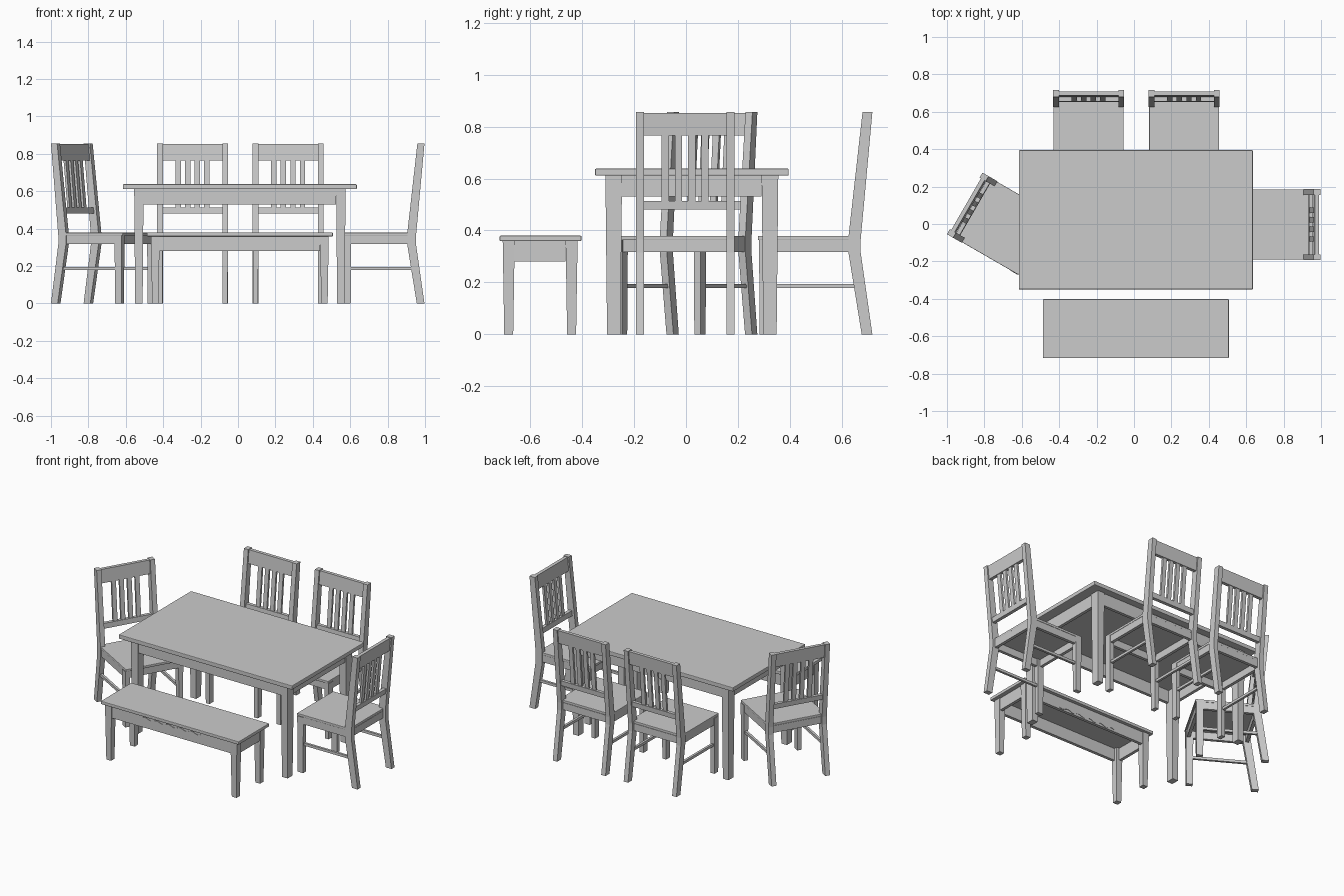
import bpy, bmesh, math
from mathutils import Matrix, Vector

if "Cube" in bpy.data.objects:
    bpy.data.objects.remove(bpy.data.objects["Cube"])

ID = Matrix.Identity(4)


def finish(name, bm, M=ID, bevel=0.0):
    if bevel:
        bmesh.ops.bevel(bm, geom=bm.edges[:], offset=bevel, segments=2,
                        profile=0.5, affect='EDGES')
    bmesh.ops.transform(bm, matrix=M, verts=bm.verts)
    bmesh.ops.recalc_face_normals(bm, faces=bm.faces)
    me = bpy.data.meshes.new(name)
    bm.to_mesh(me)
    bm.free()
    ob = bpy.data.objects.new(name, me)
    bpy.context.collection.objects.link(ob)
    return ob


def box(name, x, y, z, M=ID, bevel=0.0, taper=1.0):
    """Box from three (min, max) ranges; taper scales the lower end."""
    bm = bmesh.new()
    bmesh.ops.create_cube(bm, size=1)
    c = [sum(r) / 2 for r in (x, y, z)]
    s = [r[1] - r[0] for r in (x, y, z)]
    for v in bm.verts:
        k = taper if v.co.z < 0 else 1
        v.co = Vector((c[0] + v.co.x * s[0] * k, c[1] + v.co.y * s[1] * k,
                       c[2] + v.co.z * s[2]))
    return finish(name, bm, M, bevel)


def prism(name, pts, axis, a, b, M=ID):
    """Extrude a profile: 'x' uses (y, z) points, 'y' uses (x, z) points."""
    bm = bmesh.new()
    put = (lambda p, t: (t, p[0], p[1])) if axis == 'x' else (lambda p, t: (p[0], t, p[1]))
    f = bm.faces.new([bm.verts.new(put(p, a)) for p in pts])
    ext = bmesh.ops.extrude_face_region(bm, geom=[f])['geom']
    d = Vector(put((0, 0), b - a))
    bmesh.ops.translate(bm, vec=d, verts=[g for g in ext if isinstance(g, bmesh.types.BMVert)])
    return finish(name, bm, M)


def four_leg_frame(kind, x, y, lw, ld, z_top, z_apron, inset, thick, taper):
    """Tapered corner legs joined by four apron boards."""
    for i, x0 in enumerate((x[0], x[1] - lw)):
        for j, y0 in enumerate((y[0], y[1] - ld)):
            box(f"{kind}_leg_{i}{j}", (x0, x0 + lw), (y0, y0 + ld), (0, z_top), taper=taper)
    z = (z_apron, z_top)
    xi, yi = (x[0] + lw, x[1] - lw), (y[0] + ld, y[1] - ld)
    for n, y0 in (("front", y[0] + inset), ("back", y[1] - inset - thick)):
        box(f"{kind}_{n}_apron", xi, (y0, y0 + thick), z)
    for n, x0 in (("left", x[0] + inset), ("right", x[1] - inset - thick)):
        box(f"{kind}_{n}_apron", (x0, x0 + thick), yi, z)


# Table
box("table_top", (-0.615, 0.635), (-0.35, 0.395), (0.611, 0.638), bevel=0.004)
four_leg_frame("table", (-0.555, 0.575), (-0.31, 0.355), 0.05, 0.064,
               0.611, 0.53, 0.006, 0.02, 0.8)

# Bench
box("bench_seat", (-0.487, 0.507), (-0.717, -0.402), (0.359, 0.38), bevel=0.004)
four_leg_frame("bench", (-0.465, 0.485), (-0.705, -0.417), 0.046, 0.046,
               0.359, 0.28, 0.006, 0.02, 0.75)

# Scalloped carving on the long bench aprons
N = 48
wave = [(-0.2 + 0.42 * i / N, 0.006 * math.sin(i / N * math.tau * 5)) for i in range(N + 1)]
outline = [(x, 0.291 + w) for x, w in wave] + [(x, 0.343 + w) for x, w in reversed(wave)]
prism("bench_front_carving", outline, 'y', -0.702, -0.699)
prism("bench_back_carving", outline, 'y', -0.423, -0.42)

# Chair: local origin on the floor at the middle of the back, facing -y
W, P = 0.19, 0.031
POST = [(-0.041, 0), (0, 0), (-0.045, 0.315), (-0.045, 0.365), (0, 0.855),
        (-0.038, 0.855), (-0.092, 0.375), (-0.092, 0.315)]


def back_strip(z0, z1, front, thick):
    """Leaning (y, z) section measured forward from the rear face of the post."""
    r = lambda z: -0.045 * (0.855 - z) / 0.49
    return [(r(z0) - front, z0), (r(z0) - front + thick, z0),
            (r(z1) - front + thick, z1), (r(z1) - front, z1)]


def chair(tag, loc, angle):
    M = Matrix.Translation((*loc, 0)) @ Matrix.Rotation(math.radians(angle), 4, 'Z')
    box(f"{tag}_seat", (-W + 0.003, W - 0.003), (-0.44, -0.06), (0.363, 0.379), M, bevel=0.003)
    for side, s in (("left", -1), ("right", 1)):
        span = lambda a, b: tuple(sorted((s * a, s * b)))
        prism(f"{tag}_{side}_back_post", POST, 'x', *span(W - P, W), M)
        box(f"{tag}_{side}_front_leg", span(W - P, W - 0.001), (-0.436, -0.392), (0, 0.363), M, taper=0.9)
        box(f"{tag}_{side}_seat_rail", span(W - 0.025, W - 0.005), (-0.395, -0.085), (0.317, 0.363), M)
        box(f"{tag}_{side}_stretcher", span(W - 0.023, W - 0.008), (-0.4, -0.05), (0.178, 0.195), M)
    inner = (-W + P, W - P)
    box(f"{tag}_front_seat_rail", inner, (-0.43, -0.41), (0.317, 0.363), M)
    box(f"{tag}_back_seat_rail", inner, (-0.08, -0.06), (0.317, 0.363), M)
    prism(f"{tag}_top_rail", back_strip(0.765, 0.852, 0.03, 0.022), 'x', *inner, M)
    prism(f"{tag}_lower_rail", back_strip(0.48, 0.513, 0.03, 0.022), 'x', *inner, M)
    for i in range(4):
        x = (i - 1.5) * 0.051
        prism(f"{tag}_slat_{i}", back_strip(0.505, 0.775, 0.026, 0.014), 'x', x - 0.014, x + 0.014, M)


chair("back_left_chair", (-0.243, 0.717), 0)
chair("back_right_chair", (0.268, 0.717), 0)
chair("right_chair", (0.997, -0.003), -90)
chair("left_chair", (-0.905, 0.11), 60)
